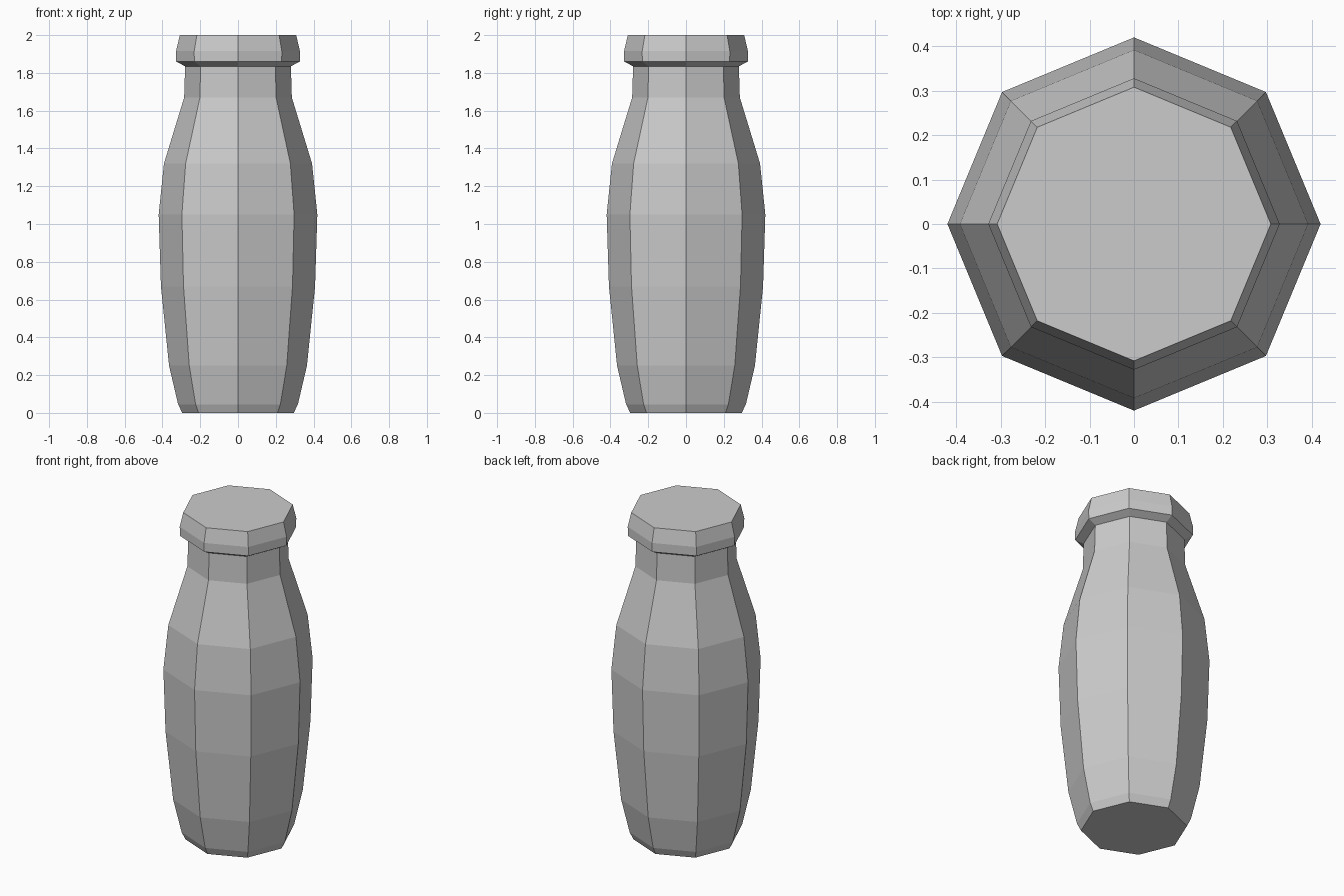
import bpy, bmesh
from math import cos, sin, tau

if "Cube" in bpy.data.objects:
    bpy.data.objects.remove(bpy.data.objects["Cube"])

SIDES = 8


def lathe(name, profile):
    """Closed flat-shaded solid from (radius, height) rings."""
    bm = bmesh.new()
    rings = [[bm.verts.new((r * cos(tau * i / SIDES), r * sin(tau * i / SIDES), z))
              for i in range(SIDES)] for r, z in profile]
    for low, high in zip(rings, rings[1:]):
        for i in range(SIDES):
            j = (i + 1) % SIDES
            bm.faces.new((low[i], low[j], high[j], high[i]))
    bm.faces.new(rings[0][::-1])
    bm.faces.new(rings[-1])
    mesh = bpy.data.meshes.new(name)
    bm.to_mesh(mesh)
    bm.free()
    obj = bpy.data.objects.new(name, mesh)
    bpy.context.collection.objects.link(obj)
    return obj


# Bottle: base, bulging body, shoulder, neck and capped rim
lathe("bottle", [
    (0.295, 0.0), (0.317, 0.045), (0.365, 0.25), (0.408, 0.67),
    (0.42, 1.05), (0.392, 1.32), (0.285, 1.67), (0.28, 1.835),
    (0.327, 1.86), (0.328, 1.915), (0.308, 2.0),
])
